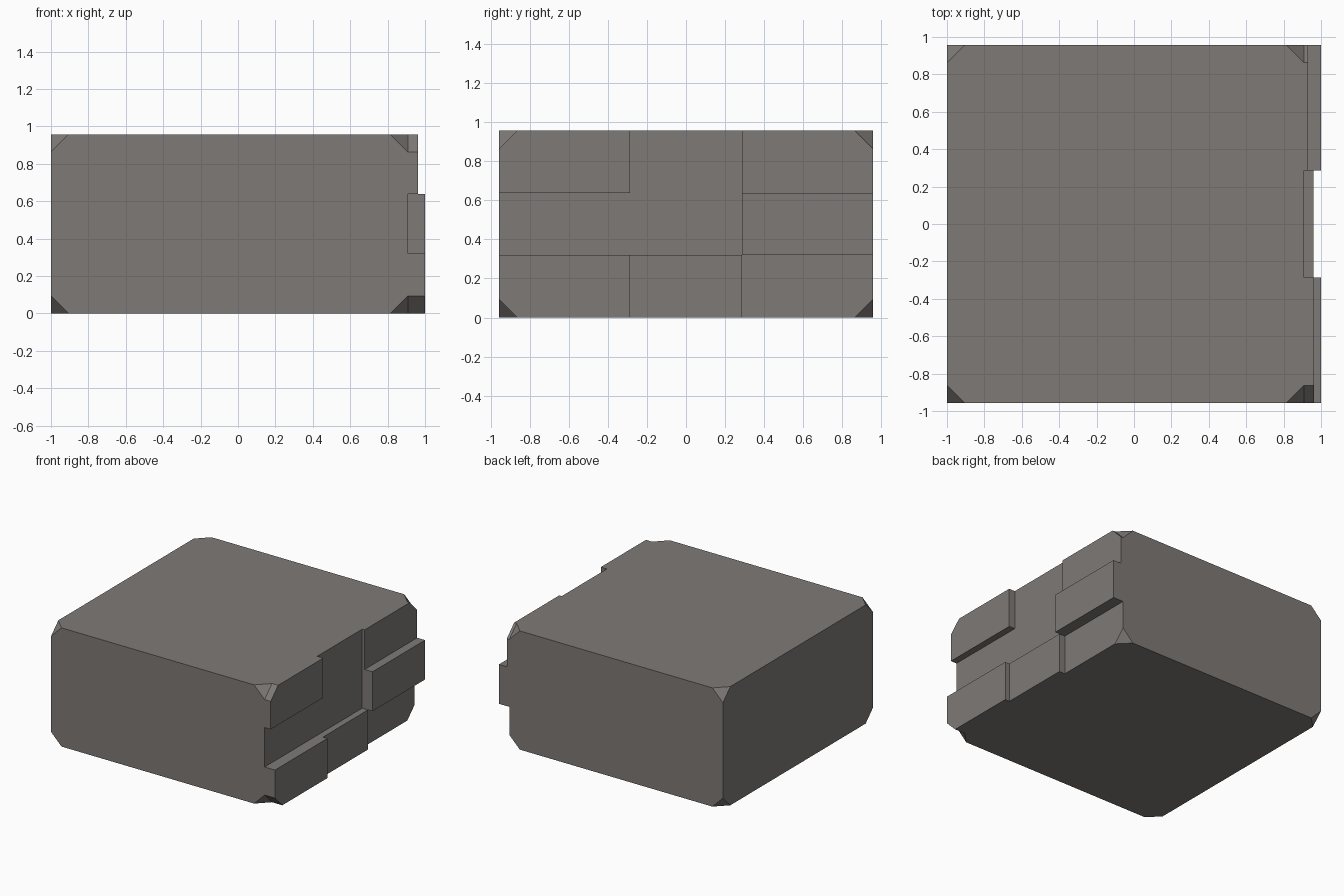
import bpy, bmesh
from itertools import product

if "Cube" in bpy.data.objects:
    bpy.data.objects.remove(bpy.data.objects["Cube"])

HALF_Y, HEIGHT = 0.957, 0.958      # half depth and full height of the block
FACE_X = 0.908                     # recessed plane of the stepped side
CUT = 0.094                        # size of the corner cuts

stone = bpy.data.materials.new("warm grey stone")
stone.diffuse_color = (0.21, 0.193, 0.182, 1)
stone.use_nodes = True
stone.node_tree.nodes["Principled BSDF"].inputs["Base Color"].default_value = stone.diffuse_color


def hull(name, points):
    """Solid convex part from its corner points, with flat n-gon faces."""
    bm = bmesh.new()
    for p in points:
        bm.verts.new(p)
    bmesh.ops.convex_hull(bm, input=bm.verts[:])
    bmesh.ops.dissolve_limit(bm, angle_limit=0.01, verts=bm.verts[:], edges=bm.edges[:])
    bmesh.ops.recalc_face_normals(bm, faces=bm.faces[:])
    mesh = bpy.data.meshes.new(name)
    bm.to_mesh(mesh)
    bm.free()
    mesh.materials.append(stone)
    obj = bpy.data.objects.new(name, mesh)
    bpy.context.collection.objects.link(obj)
    return obj


# Main block: every corner is replaced by three points, one along each edge
points = []
for x, y, z in product((-1, FACE_X), (-HALF_Y, HALF_Y), (0, HEIGHT)):
    dx = CUT if x < 0 else -CUT
    dy = CUT if y < 0 else -CUT
    dz = CUT if z == 0 else -CUT
    points += [(x + dx, y, z), (x, y + dy, z), (x, y, z + dz)]
hull("block", points)

# Raised panels on the right side, on a three by three grid: (column, row) -> outer x
ys = (-HALF_Y, -0.287, 0.287, HALF_Y)
zs = (0, 0.32, 0.638, HEIGHT)
panels = {
    "front_lower_panel": (0, 0, 1.0),
    "front_upper_panel": (0, 2, 0.962),
    "middle_lower_panel": (1, 0, 0.96),
    "back_middle_panel": (2, 1, 1.0),
    "back_upper_panel": (2, 2, 0.93),
}
for name, (col, row, outer) in panels.items():
    profile = []
    for y, z in product(ys[col:col + 2], zs[row:row + 2]):
        if abs(y) == HALF_Y and z in (0, HEIGHT):   # follow the block's corner cut
            profile += [(y + (CUT if y < 0 else -CUT), z),
                        (y, z + (CUT if z == 0 else -CUT))]
        else:
            profile.append((y, z))
    hull(name, [(x, y, z) for x in (FACE_X, outer) for y, z in profile])
